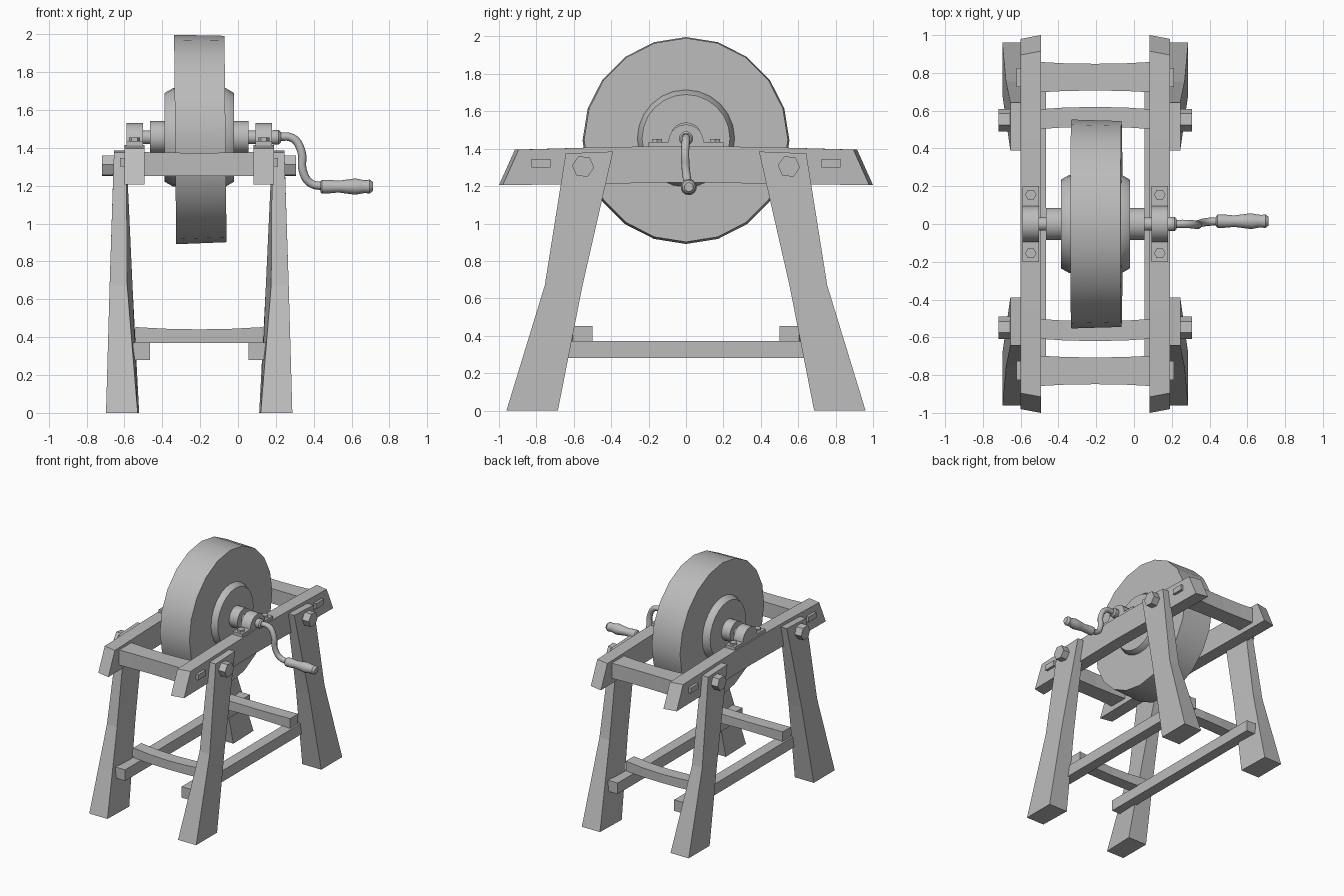
import bpy, bmesh, math
from mathutils import Vector, Matrix

if "Cube" in bpy.data.objects:
    bpy.data.objects.remove(bpy.data.objects["Cube"], do_unlink=True)

mat = bpy.data.materials.new("plain grey")
mat.use_nodes = True
GREY = (0.5, 0.5, 0.5, 1)
mat.diffuse_color = GREY
mat.node_tree.nodes["Principled BSDF"].inputs["Base Color"].default_value = GREY

CX = -0.205      # middle of the frame across x
AXLE_Z = 1.455


def finish(name, bm, smooth=False):
    bmesh.ops.recalc_face_normals(bm, faces=bm.faces)
    me = bpy.data.meshes.new(name)
    bm.to_mesh(me)
    bm.free()
    me.materials.append(mat)
    ob = bpy.data.objects.new(name, me)
    bpy.context.collection.objects.link(ob)
    if smooth:
        bpy.ops.object.select_all(action="DESELECT")
        ob.select_set(True)
        bpy.context.view_layer.objects.active = ob
        bpy.ops.object.shade_smooth_by_angle(angle=math.radians(35))
    return ob


def loft(name, rings, smooth=False):
    """Skin a row of closed rings and cap both ends."""
    bm = bmesh.new()
    rows = [[bm.verts.new(p) for p in ring] for ring in rings]
    n = len(rows[0])
    for a, b in zip(rows, rows[1:]):
        for i in range(n):
            j = (i + 1) % n
            bm.faces.new((a[i], a[j], b[j], b[i]))
    bm.faces.new(rows[0])
    bm.faces.new(rows[-1])
    return finish(name, bm, smooth)


def box(name, x0, x1, y0, y1, z0, z1):
    return loft(name, [[(x0, y0, z), (x1, y0, z), (x1, y1, z), (x0, y1, z)]
                       for z in (z0, z1)])


def lathe(name, profile, sides, y=0, z=AXLE_Z, turn=0, smooth=True):
    """Turn (x, radius) pairs around an axis along x."""
    angles = [turn + 2 * math.pi * i / sides for i in range(sides)]
    return loft(name, [[(x, y + r * math.sin(a), z + r * math.cos(a)) for a in angles]
                       for x, r in profile], smooth)


def beam(name, y_in, y_out, z0, z1, bow, sag):
    """Cross member between the two sides, bowed a little in the middle."""
    rings = []
    for t in (-1, -0.5, 0, 0.5, 1):
        k = 1 - t * t
        x = CX + 0.335 * t
        a, b = y_in + bow[0] * k, y_out + bow[1] * k
        rings.append([(x, a, z0), (x, b, z0), (x, b, z1 - sag * k), (x, a, z1 - sag * k)])
    return loft(name, rings)


# Long top rails, slightly arched, with slanted ends
for side, label in ((-1, "right"), (1, "left")):
    inner, outer = CX + side * 0.288, CX + side * 0.395
    rings = []
    for top_y, low_y, top_z, low_z in ((-0.905, -0.99, 1.395, 1.205), (-0.45, -0.45, 1.408, 1.213),
                                       (0, 0, 1.415, 1.22), (0.45, 0.45, 1.408, 1.213),
                                       (0.905, 0.99, 1.395, 1.205)):
        skew = 0.01 * (top_y > 0.9) - 0.01 * (top_y < -0.9)
        rings.append([(inner, low_y + skew, low_z), (outer, low_y - skew, low_z),
                      (outer, top_y - skew, top_z), (inner, top_y + skew, top_z)])
    loft(label + "_rail", rings)

    # Lower side stretcher
    box(label + "_side_stretcher", *sorted((CX + side * 0.26, CX + side * 0.35)),
        -0.82, 0.82, 0.28, 0.372)

    # Bearing: foot plate, arched block and two bolts
    b0, b1 = sorted((CX + side * 0.298, CX + side * 0.385))
    box(label + "_bearing_foot", b0, b1, -0.2, 0.2, 1.4, 1.437)
    arc = [(0.095 * math.cos(math.pi * i / 10), AXLE_Z - 0.02 + 0.095 * math.sin(math.pi * i / 10))
           for i in range(11)]
    arc = [(0.095, 1.405)] + arc + [(-0.095, 1.405)]
    loft(label + "_bearing", [[(x, y, z) for y, z in arc] for x in (b0, b1)], True)
    for y in (-0.155, 0.155):
        xm = (b0 + b1) / 2
        loft(label + "_bearing_bolt",
             [[(xm + 0.03 * math.cos(i * math.pi / 3), y + 0.03 * math.sin(i * math.pi / 3), z)
               for i in range(6)] for z in (1.43, 1.453)])

    for end, where in ((-1, "front"), (1, "back")):
        tag = where + "_" + label
        # Splayed, bent leg; (z, outer x, inner x far, inner x near, y far, y near)
        rings = []
        for z, xo, xf, xn, yf, yn in ((0, 0.492, 0.325, 0.317, 0.96, 0.685),
                                      (0.67, 0.473, 0.38, 0.352, 0.755, 0.553),
                                      (1.375, 0.45, 0.385, 0.385, 0.643, 0.39)):
            rings.append([(CX + side * x, end * y, z + (0.01 if z > 1 and y == yn else 0))
                          for x, y in ((xo, yf), (xf, yf), (xn, yn), (xo, yn))])
        loft(tag + "_leg", rings)

        # Hexagonal peg through the leg and square tenon through the rail
        p0, p1 = CX + side * 0.38, CX + side * 0.512
        lathe(tag + "_peg", [(p0, 0.06), (p1, 0.06)], 6, end * 0.55, 1.305, math.pi / 6 + 0.1, False)
        box(tag + "_tenon", *sorted((CX + side * 0.33, CX + side * 0.417)),
            *sorted((end * 0.725, end * 0.825)), 1.3, 1.345)

# Cross members at each end
for end, where in ((-1, "front"), (1, "back")):
    beam(where + "_cross_beam", end * 0.695, end * 0.86, 1.25, 1.378,
         (end * 0.012, -end * 0.012), 0.005)
    beam(where + "_stretcher", end * 0.5, end * 0.605, 0.368, 0.453,
         (end * 0.015, end * 0.015), 0.012)

# Stone wheel, tilted a hair on its axle
wheel = lathe("stone_wheel", [(-0.332, 0.553), (-0.066, 0.545)], 20, z=1.445)
pivot = Vector((-0.2, 0, 1.445))
wheel.data.transform(Matrix.Translation(pivot) @ Matrix.Rotation(-0.01, 4, "Y")
                     @ Matrix.Translation(-pivot))

# Flange, hub and axle
lathe("wheel_flange", [(-0.387, 0.235), (-0.342, 0.26), (-0.065, 0.26), (-0.022, 0.235)], 24)
lathe("hub", [(-0.465, 0.086), (0.055, 0.086)], 20)
lathe("axle", [(-0.575, 0.036), (0.18, 0.036)], 14)

# Crank: collar, bent rod and turned grip
lathe("crank_collar", [(0.17, 0.03), (0.185, 0.038), (0.215, 0.038), (0.226, 0.028)], 14)
path = bpy.data.curves.new("crank_rod", "CURVE")
path.dimensions = "3D"
path.bevel_depth = 0.022
path.bevel_resolution = 2
path.use_fill_caps = True
path.resolution_u = 5
spline = path.splines.new("BEZIER")
points = [(0.2, 0, 1.457), (0.29, 0, 1.45), (0.335, -0.005, 1.38),
          (0.342, 0, 1.28), (0.38, 0.01, 1.215), (0.46, 0.015, 1.195)]
spline.bezier_points.add(len(points) - 1)
for bp, co in zip(spline.bezier_points, points):
    bp.co = co
    bp.handle_left_type = bp.handle_right_type = "AUTO"
path.materials.append(mat)
bpy.context.collection.objects.link(bpy.data.objects.new("crank_rod", path))

lathe("crank_grip", [(0.435, 0.028), (0.443, 0.036), (0.48, 0.036), (0.53, 0.031), (0.575, 0.037),
                     (0.62, 0.043), (0.655, 0.036), (0.675, 0.034), (0.695, 0.037), (0.712, 0.024)],
      14, 0.015, 1.195)
